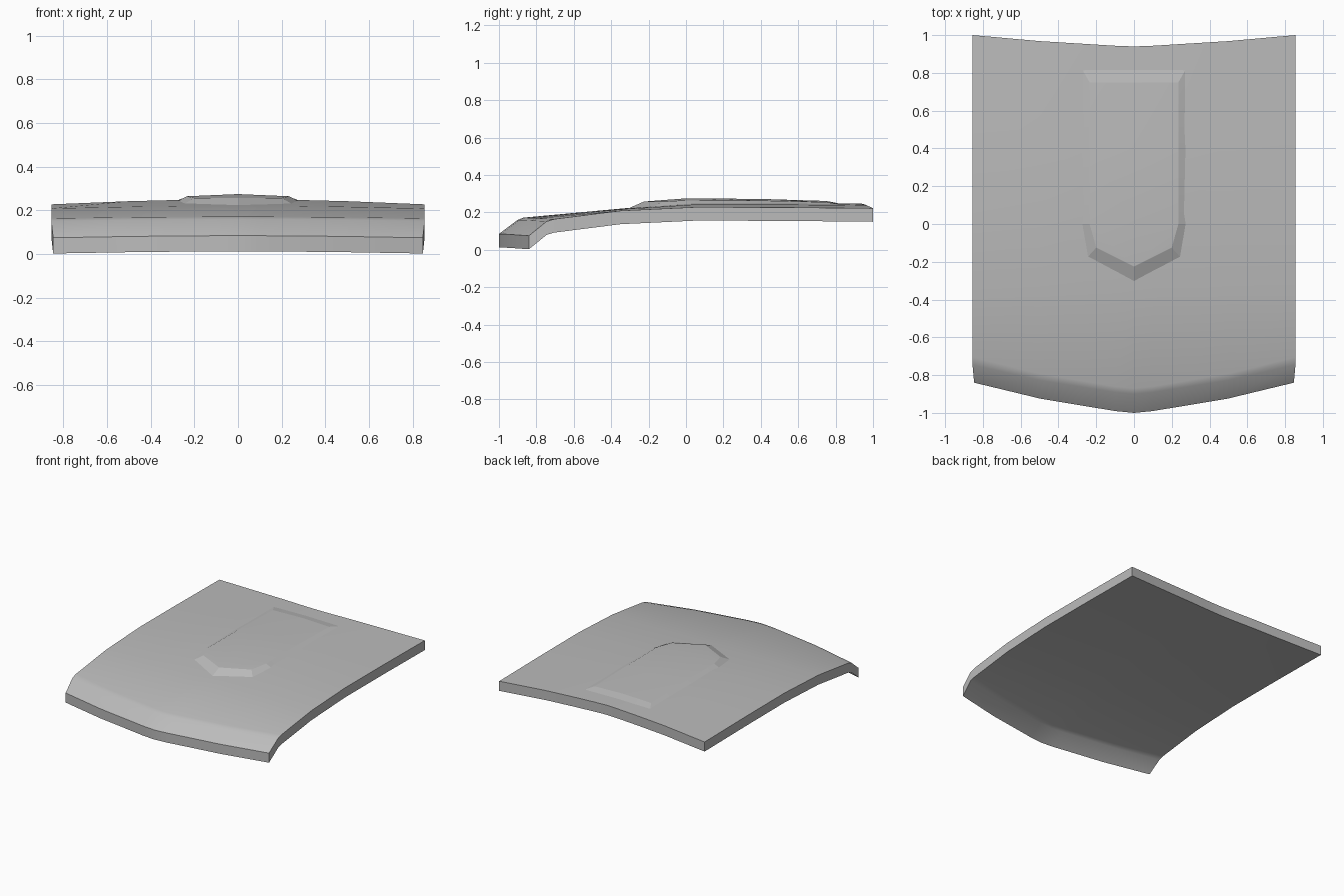
import bpy, bmesh, math

if "Cube" in bpy.data.objects:
    bpy.data.objects.remove(bpy.data.objects["Cube"])

THICK = 0.072
HALF = 0.855

grey = bpy.data.materials.new("panel grey")
grey.use_nodes = True
grey.diffuse_color = (0.5, 0.5, 0.5, 1)
grey.node_tree.nodes["Principled BSDF"].inputs["Base Color"].default_value = (0.5, 0.5, 0.5, 1)


def lerp_table(table, t):
    """Piecewise linear lookup in a list of (key, value) pairs."""
    for (a, va), (b, vb) in zip(table, table[1:]):
        if t <= b:
            return va + (vb - va) * (t - a) / (b - a)
    return table[-1][1]


# Lengthwise stations: centre y, centre z, edge y, edge z
STATIONS = [(-1, .085, -.84, .075), (-.90, .16, -.745, .152), (-.87, .172, -.705, .164),
            (-.33, .222, -.35, .209), (.05, .252, .05, .228), (.5, .252, .5, .227),
            (.94, .247, 1, .222)]
SWEEP = [(0, 0), (.1, .06), (.5, .47), (HALF, 1)]
CROWN = [(0, 0), (.28, .17), (.5, .4), (HALF, 1)]


def section(x):
    """The (y, z) profile of the panel at a given x."""
    s, c = lerp_table(SWEEP, abs(x)), lerp_table(CROWN, abs(x))
    return [(cy + (ey - cy) * s, cz + (ez - cz) * c) for cy, cz, ey, ez in STATIONS]


def finish(name, bm, angle):
    bmesh.ops.recalc_face_normals(bm, faces=bm.faces)
    mesh = bpy.data.meshes.new(name)
    bm.to_mesh(mesh)
    bm.free()
    mesh.materials.append(grey)
    obj = bpy.data.objects.new(name, mesh)
    bpy.context.collection.objects.link(obj)
    bpy.ops.object.select_all(action='DESELECT')
    obj.select_set(True)
    bpy.context.view_layer.objects.active = obj
    bpy.ops.object.shade_smooth_by_angle(angle=math.radians(angle))
    return obj


# Main panel: a crowned sheet with a turned-down front lip, thickened downward
bm = bmesh.new()
half_xs = [.1, .28, .5, HALF]
xs = [-x for x in reversed(half_xs)] + [0] + half_xs
columns = []
for x in xs:
    column = []
    for i, (y, z) in enumerate(section(x)):
        taper = 0.99 if i == 0 else 1
        column.append(bm.verts.new((x * taper, y, z)))
    columns.append(column)
for a, b in zip(columns, columns[1:]):
    for i in range(len(a) - 1):
        bm.faces.new((a[i], b[i], b[i + 1], a[i + 1]))
under = bmesh.ops.extrude_face_region(bm, geom=bm.faces[:], use_keep_orig=True)["geom"]
bmesh.ops.translate(bm, vec=(0, 0, -THICK),
                    verts=[v for v in under if isinstance(v, bmesh.types.BMVert)])
finish("hood_panel", bm, 35)

# Raised centre bulge: flat-topped, pointed at the front, with sloping skirts
outer = [(0, -.305), (.245, -.175), (.275, 0), (.275, .4), (.275, .82)]
inner = [(0, -.225), (.2, -.125), (.235, 0), (.235, .4), (.235, .75)]
RISE = [(-.3, .028), (0, .027), (.4, .02), (.75, .012)]

bm = bmesh.new()


def vert(x, y, raised):
    rise = lerp_table(RISE, y) * (1 - 1.1 * abs(x)) if raised else -0.001
    return bm.verts.new((x, y, lerp_table(section(x), y) + rise))


spine = [vert(0, y, True) for y in (-.225, 0, .4, .75)]
tip, heel = vert(0, -.305, False), vert(0, .82, False)
for side in (1, -1):
    low = [tip] + [vert(side * x, y, False) for x, y in outer[1:]]
    high = [spine[0]] + [vert(side * x, y, True) for x, y in inner[1:]]
    for i in range(len(low) - 1):
        bm.faces.new((low[i], low[i + 1], high[i + 1], high[i]))
    bm.faces.new((low[-1], heel, spine[-1], high[-1]))
    bm.faces.new((spine[0], high[1], high[2], spine[1]))
    for i in (1, 2):
        bm.faces.new((spine[i], high[i + 1], high[i + 2], spine[i + 1]))
bulge = finish("hood_bulge", bm, 8)
